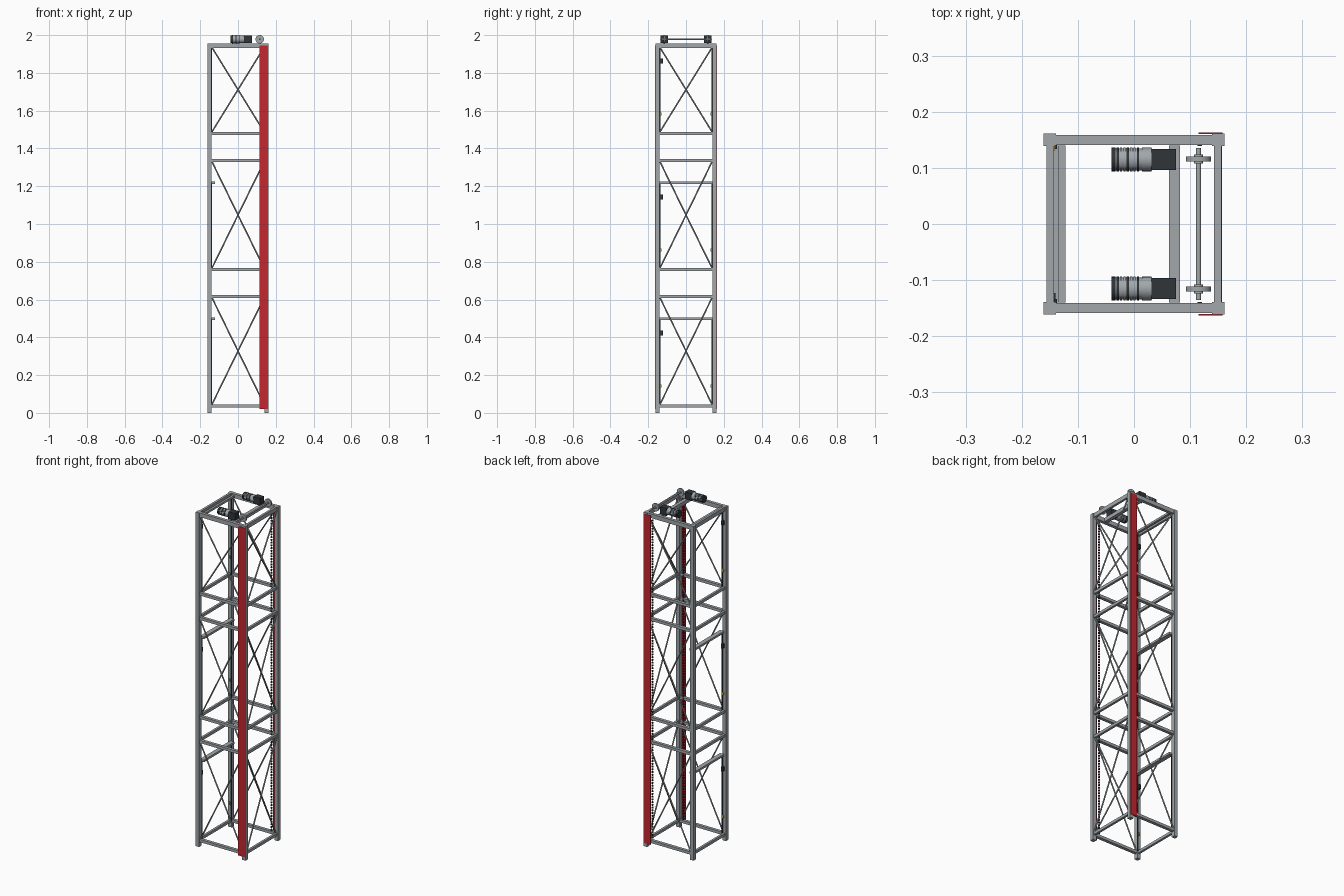
import bpy, math
from mathutils import Vector

if "Cube" in bpy.data.objects:
    bpy.data.objects.remove(bpy.data.objects["Cube"])

def mat(name, c):
    m = bpy.data.materials.new(name)
    m.diffuse_color = (*c, 1)
    m.use_nodes = True
    m.node_tree.nodes["Principled BSDF"].inputs["Base Color"].default_value = m.diffuse_color
    return m

RED = mat("red_paint", (0.55, 0.02, 0.03))
DARK = mat("dark_plastic", (0.03, 0.035, 0.04))
STEEL = mat("steel", (0.36, 0.39, 0.41))
YELLOW = mat("yellow", (0.8, 0.6, 0.05))

def box(name, lo, hi, m=STEEL):
    bpy.ops.mesh.primitive_cube_add(size=1, location=[(a + b) / 2 for a, b in zip(lo, hi)])
    o = bpy.context.object
    o.name = name
    o.scale = [b - a for a, b in zip(lo, hi)]
    bpy.ops.object.transform_apply(location=False, rotation=False, scale=True)
    o.data.materials.append(m)
    return o

def rod(name, a, b, r, m=STEEL, sides=32):
    a, b = Vector(a), Vector(b)
    bpy.ops.mesh.primitive_cylinder_add(vertices=sides, radius=r, depth=(b - a).length, location=(a + b) / 2)
    o = bpy.context.object
    o.name = name
    o.rotation_euler = (b - a).to_track_quat('Z', 'Y').to_euler()
    o.data.materials.append(m)
    bpy.ops.object.shade_smooth_by_angle(angle=math.radians(40))
    return o

def ybox(name, s, x, y, z, m=STEEL):
    # box whose y range is mirrored by sign s
    ys = sorted((s * y[0], s * y[1]))
    return box(name, (x[0], ys[0], z[0]), (x[1], ys[1], z[1]), m)

LEVELS = [0.037, 0.617, 0.758, 1.337, 1.48, 1.943]
BAYS = [(0.045, 0.61), (0.766, 1.33), (1.488, 1.935)]

# corner posts
for sx in (-1, 1):
    for sy in (-1, 1):
        xs = sorted((sx * 0.139, sx * 0.161))
        ybox("corner_post", sy, xs, (0.139, 0.161), (0, 1.955))

# horizontal rails on all four faces
for z in LEVELS:
    h = 0.012 if z > 1.9 else 0.008
    for s in (-1, 1):
        ybox("front_back_rail", s, (-0.14, 0.14), (0.141, 0.159), (z - h, z + h))
        xs = sorted((s * 0.143, s * 0.156))
        box("side_rail", (xs[0], -0.14, z - h), (xs[1], 0.14, z + h))

# cross braces on front, back and right; the left face stays open
for z0, z1 in BAYS:
    for a, b in ((z0, z1), (z1, z0)):
        off = 0.003 if a < b else -0.003
        for s in (-1, 1):
            rod("cross_brace", (-0.138, s * 0.15 + off, a), (0.138, s * 0.15 + off, b), 0.004, sides=12)
        rod("side_brace", (0.15 + off, -0.138, a), (0.15 + off, 0.138, b), 0.004, sides=12)

# left openings: upper bar, guide strips, sensors
for k in range(3):
    b = 0.04 + 0.72 * k
    if k < 2:
        box("opening_top_bar", (-0.148, -0.14, b + 0.453), (-0.122, 0.14, b + 0.465))
    else:
        box("opening_top_bar", (-0.135, -0.14, b + 0.89 - 0.43 + 0.425 - 0.43), (-0.122, 0.14, b + 0.467))
    for s in (-1, 1):
        ybox("guide_strip", s, (-0.142, -0.137), (0.134, 0.141), (b, b + 0.46), DARK)
        ybox("small_sensor", s, (-0.15, -0.142), (0.13, 0.14), (b + 0.095, b + 0.11), YELLOW)
    box("latch_box", (-0.152, -0.14, b + 0.37), (-0.14, -0.123, b + 0.395), DARK)

# red cover plates and toothed racks behind their inner edges
for s in (-1, 1):
    ybox("red_cover", s, (0.115, 0.158), (0.16, 0.163), (0.02, 1.945), RED)
    o = ybox("chain_link", s, (0.113, 0.121), (0.139, 0.147), (0.05, 0.058), DARK)
    a = o.modifiers.new("repeat", 'ARRAY')
    a.count = 117
    a.use_relative_offset = False
    a.use_constant_offset = True
    a.constant_offset_displace = (0, 0, 0.016)

# motor mounting bar
box("motor_mount_bar", (0.062, -0.14, 1.933), (0.082, 0.14, 1.955))

# drive motors with ribbed bodies
Z = 1.978
for s in (-1, 1):
    y = s * 0.115
    ybox("motor_gearbox", s, (0.031, 0.075), (0.096, 0.134), (1.957, 1.998), DARK)
    rod("motor_end_cap", (-0.04, y, Z), (-0.033, y, Z), 0.021, DARK)
    rod("motor_core", (-0.034, y, Z), (0.032, y, Z), 0.0195, STEEL)
    for i in range(7):
        x = -0.031 + i * 0.006
        rod("motor_rib", (x, y, Z), (x + 0.004, y, Z), 0.0215, DARK if i % 3 == 0 else STEEL)
    rod("motor_flange", (0.014, y, Z), (0.031, y, Z), 0.021, STEEL)
    # pulley on the cross shaft
    rod("pulley", (0.115, s * 0.111, Z), (0.115, s * 0.120, Z), 0.0225, STEEL)
    rod("pulley_hub", (0.115, s * 0.108, Z), (0.115, s * 0.124, Z), 0.008, STEEL)
rod("cross_shaft", (0.115, -0.135, Z), (0.115, 0.135, Z), 0.0045, STEEL)
